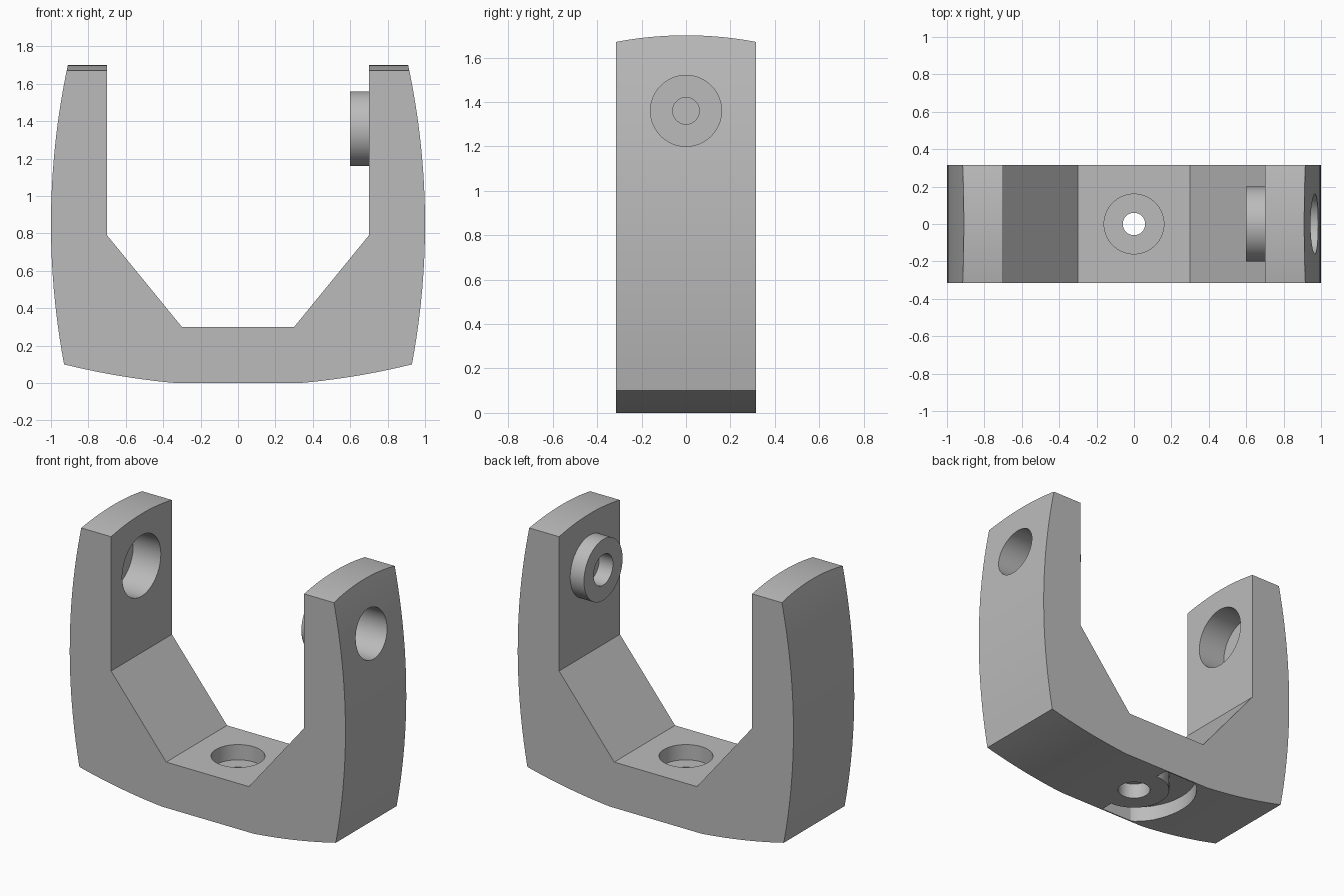
import bpy, bmesh
from math import cos, sin, pi
from mathutils import Matrix, Vector

cube = bpy.data.objects.get("Cube")
if cube:
    bpy.data.objects.remove(cube, do_unlink=True)

HALF_DEPTH = 0.315
JOINT_Z = 1.36

grey = bpy.data.materials.new("light grey")
grey.use_nodes = True
colour = (0.5, 0.5, 0.5, 1)
grey.diffuse_color = colour
grey.node_tree.nodes["Principled BSDF"].inputs["Base Color"].default_value = colour


def add_object(name, bm):
    bmesh.ops.recalc_face_normals(bm, faces=bm.faces)
    mesh = bpy.data.meshes.new(name)
    bm.to_mesh(mesh)
    bm.free()
    obj = bpy.data.objects.new(name, mesh)
    mesh.materials.append(grey)
    bpy.context.collection.objects.link(obj)
    return obj


def prism(name, points, offset):
    """Extrude a closed outline along an offset."""
    bm = bmesh.new()
    face = bm.faces.new([bm.verts.new(p) for p in points])
    out = bmesh.ops.extrude_face_region(bm, geom=[face])
    verts = [v for v in out["geom"] if isinstance(v, bmesh.types.BMVert)]
    bmesh.ops.translate(bm, verts=verts, vec=offset)
    return add_object(name, bm)


def cylinder(name, radius, start, end, sides=64):
    start, end = Vector(start), Vector(end)
    axis = end - start
    turn = axis.to_track_quat('Z', 'Y').to_matrix().to_4x4()
    bm = bmesh.new()
    bmesh.ops.create_cone(bm, cap_ends=True, segments=sides, radius1=radius, radius2=radius,
                          depth=axis.length,
                          matrix=Matrix.Translation((start + end) / 2) @ turn)
    return add_object(name, bm)


def combine(target, tool, operation):
    mod = target.modifiers.new("shape", 'BOOLEAN')
    mod.object, mod.operation, mod.solver = tool, operation, 'EXACT'
    bpy.context.view_layer.objects.active = target
    bpy.ops.object.modifier_apply(modifier=mod.name)
    bpy.data.objects.remove(tool, do_unlink=True)


# Fork outline: half profile with bowed side and bottom, then mirrored
half = [(0.3, 0.3), (0.7, 0.79), (0.7, 1.71)]
for i in range(21):
    z = 1.71 + (0.1 - 1.71) * i / 20
    half.append((1 - 0.1245 * (z - 0.85) ** 2, z))
for i in range(1, 11):
    x = 0.93 - 0.6 * i / 10
    half.append((x, max(0, 0.132 * (x * x - 0.33 ** 2))))
outline = half + [(-x, z) for x, z in reversed(half)]
fork = prism("fork_bracket", [(x, -HALF_DEPTH, z) for x, z in outline],
             (0, 2 * HALF_DEPTH, 0))

# Arched arm tops
combine(fork, cylinder("arch", 1.7, (-1.2, 0, 0), (1.2, 0, 0), 256), 'INTERSECT')

# Pivot boss inside the left arm
combine(fork, cylinder("boss", 0.2, (0.6, 0, JOINT_Z), (0.75, 0, JOINT_Z)), 'UNION')

# Side holes: (radius, x start, x end)
for radius, x0, x1 in [(0.16, 0.76, 1.2), (0.06, 0.5, 0.9), (0.1, 0.5, 0.7),
                       (0.2, -0.9, -0.5)]:
    combine(fork, cylinder("side_hole", radius, (x0, 0, JOINT_Z), (x1, 0, JOINT_Z)),
            'DIFFERENCE')

# Base holes: (radius, z start, z end)
for radius, z0, z1 in [(0.16, 0.2, 0.5), (0.06, -0.1, 0.3), (0.1, -0.1, 0.1)]:
    combine(fork, cylinder("base_hole", radius, (0, 0, z0), (0, 0, z1)), 'DIFFERENCE')

# Half-ring travel slot under the base, leaving thin side walls
angles = [pi / 2 + pi * i / 40 for i in range(41)]
wall = HALF_DEPTH - 0.008
ring = [(0.39 * cos(a), max(-wall, min(wall, 0.39 * sin(a))), -0.1) for a in angles]
ring += [(0.22 * cos(a), 0.22 * sin(a), -0.1) for a in reversed(angles)]
combine(fork, prism("slot", ring, (0, 0, 0.2)), 'DIFFERENCE')

# Smooth curved walls, crisp edges
bpy.ops.object.select_all(action='DESELECT')
fork.select_set(True)
bpy.context.view_layer.objects.active = fork
bpy.ops.object.shade_smooth_by_angle(angle=pi / 9)
